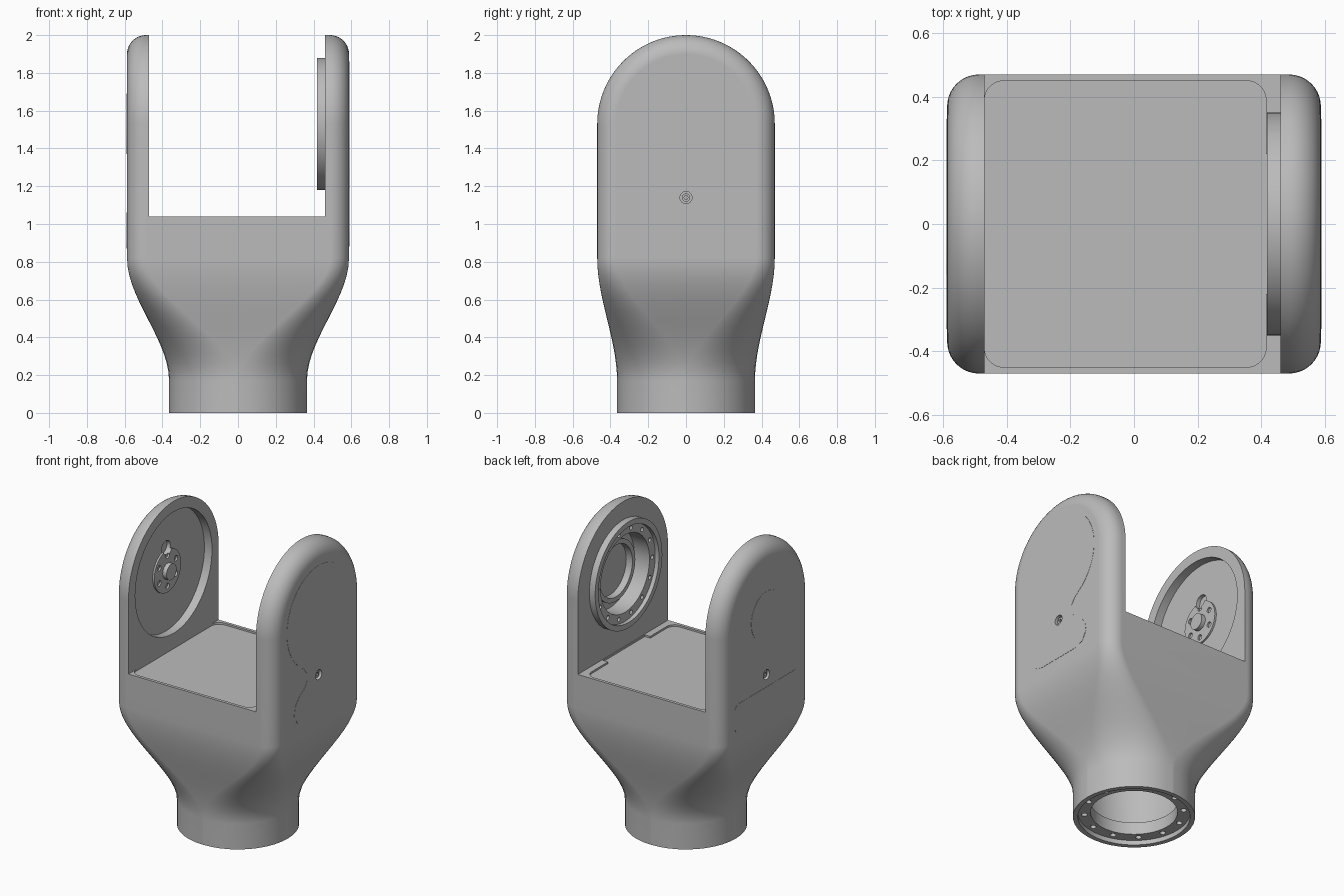
import bpy, bmesh
from math import sin, cos, pi, radians, sqrt
from mathutils import Matrix, Vector

if "Cube" in bpy.data.objects:
    bpy.data.objects.remove(bpy.data.objects["Cube"], do_unlink=True)

grey = bpy.data.materials.new("plain_grey")
grey.use_nodes = True
GREY = (0.5, 0.5, 0.5, 1)
grey.diffuse_color = GREY
grey.node_tree.nodes["Principled BSDF"].inputs["Base Color"].default_value = GREY

OUT, HALF, FILLET = 0.5875, 0.47, 0.1    # arm outer face, half depth, edge rounding
IN_POS, IN_NEG = 0.46, 0.47              # inner faces of the two arms
FLOOR, AXIS, STEPS = 1.04, 1.53, 10      # yoke floor, pivot height, corner steps


def finish(name, bm):
    bmesh.ops.recalc_face_normals(bm, faces=bm.faces)
    mesh = bpy.data.meshes.new(name)
    bm.to_mesh(mesh)
    bm.free()
    obj = bpy.data.objects.new(name, mesh)
    bpy.context.collection.objects.link(obj)
    mesh.materials.append(grey)
    return obj


def loft(name, rings):
    """Skin a list of equal-length point rings and cap both ends."""
    bm = bmesh.new()
    rows = [[bm.verts.new(p) for p in ring] for ring in rings]
    n = len(rows[0])
    for low, high in zip(rows, rows[1:]):
        for i in range(n):
            j = (i + 1) % n
            bm.faces.new((low[i], low[j], high[j], high[i]))
    bm.faces.new(rows[0])
    bm.faces.new(rows[-1])
    return finish(name, bm)


def cylinder(name, axis, start, radius, length, top=None, sides=48):
    """Cylinder or cone from a start point along +x or +z (negative length allowed)."""
    bm = bmesh.new()
    bmesh.ops.create_cone(bm, cap_ends=True, segments=sides, radius1=radius,
                          radius2=top or radius, depth=abs(length))
    turn = Matrix.Rotation(pi / 2, 4, 'Y') if axis == 'X' else Matrix()
    direction = Vector((1, 0, 0)) if axis == 'X' else Vector((0, 0, 1))
    bm.transform(Matrix.Translation(Vector(start) + direction * length / 2) @ turn)
    return finish(name, bm)


def rounded_rect(a, b, r, cx=0):
    pts = []
    for q, (sx, sy) in enumerate([(1, 1), (-1, 1), (-1, -1), (1, -1)]):
        for k in range(STEPS + 1):
            t = (q + k / STEPS) * pi / 2
            pts.append((cx + sx * (a - r) + r * cos(t), sy * (b - r) + r * sin(t)))
    return pts


def plate(name, outline, z0, z1):
    return loft(name, [[(x, y, z) for x, y in outline] for z in (z0, z1)])


def side_plate(name, outline, x0, x1):
    return loft(name, [[(x, y, z) for y, z in outline] for x in (x0, x1)])


def boolean(target, tool, operation='DIFFERENCE'):
    mod = target.modifiers.new(operation.lower(), 'BOOLEAN')
    mod.operation, mod.object, mod.solver = operation, tool, 'EXACT'
    bpy.context.view_layer.objects.active = target
    bpy.ops.object.modifier_apply(modifier=mod.name)
    bpy.data.objects.remove(tool, do_unlink=True)


def polar(i, count, r, offset=0.0):
    t = 2 * pi * i / count + offset
    return r * cos(t), r * sin(t)


# Body: round neck blending into a rounded block
rings = []
for z in [0, 0.17] + [0.17 + 0.65 * i / 14 for i in range(1, 15)] + [FLOOR]:
    t = min(max((z - 0.17) / 0.65, 0), 1)
    s = t * t * (3 - 2 * t)
    section = rounded_rect(0.365 + (OUT - 0.365) * s, 0.365 + (HALF - 0.365) * s,
                           0.363 + (FILLET - 0.363) * s)
    rings.append([(x, y, z) for x, y in section])
body = loft("yoke_body", rings)

# Arms: round-topped slabs with a filleted outer edge
for side, inner in ((1, IN_POS), (-1, IN_NEG)):
    slices = [(inner, 0)]
    for k in range(STEPS + 1):
        t = k / STEPS * pi / 2
        slices.append((OUT - FILLET + FILLET * sin(t), FILLET * (1 - cos(t))))
    rings = []
    for x, inset in slices:
        r = HALF - inset
        arc = [(side * x, r * cos(pi * i / 48), AXIS + r * sin(pi * i / 48)) for i in range(49)]
        rings.append([(side * x, r, FLOOR)] + arc + [(side * x, -r, FLOOR)])
    boolean(body, loft("arm", rings), 'UNION')

# Shallow floor tray with a wider stretch beside the bearing
boolean(body, plate("tray", rounded_rect(0.4425, 0.45, 0.06, -0.0275), FLOOR - 0.012, FLOOR + 0.01))
boolean(body, plate("tray_step", rounded_rect(0.05, 0.22, 0.005, 0.405), FLOOR - 0.012, FLOOR + 0.01))

# Neck socket: stepped flange, bore, inner hollow and bolt holes
boolean(body, cylinder("socket", 'Z', (0, 0, -0.02), 0.335, 0.05, sides=64))
boolean(body, cylinder("bore", 'Z', (0, 0, 0), 0.26, 0.13, sides=64))
boolean(body, cylinder("hollow", 'Z', (0, 0, 0.11), 0.3, 0.55, top=0.35, sides=64))
for i in range(12):
    x, y = polar(i, 12, 0.298, 0.26)
    boolean(body, cylinder("hole", 'Z', (x, y, 0), 0.018, 0.07, sides=16))

# Bearing ring on the left arm
boolean(body, cylinder("boss", 'X', (0.418, 0, AXIS), 0.35, 0.06, sides=64), 'UNION')
boolean(body, cylinder("seat", 'X', (0.40, 0, AXIS), 0.315, 0.045, sides=64))
boolean(body, cylinder("bearing_bore", 'X', (0.40, 0, AXIS), 0.255, 0.155, sides=64))
for i in range(14):
    y, z = polar(i, 14, 0.285)
    boolean(body, cylinder("hole", 'X', (0.42, y, AXIS + z), 0.014, 0.06, sides=16))

# Disc recess on the right arm
boolean(body, cylinder("recess", 'X', (-0.525, 0, AXIS), 0.4, 0.1, sides=64))

# Screw holes in both outer faces
for side in (1, -1):
    boolean(body, cylinder("hole", 'X', (side * (OUT + 0.02), 0, 1.14), 0.032, -side * 0.045, sides=24))

# Hub in the recess with screw holes, cable hole and central stub
hub = cylinder("drive_hub", 'X', (-0.535, 0, AXIS), 0.14, 0.022)
for i in range(6):
    y, z = polar(i, 6, 0.1, pi / 6)
    boolean(hub, cylinder("hole", 'X', (-0.525, y, AXIS + z), 0.018, 0.05, sides=16))
for target in (hub, body):
    boolean(target, cylinder("cable_hole", 'X', (-0.55, 0, AXIS + 0.15), 0.045, 0.06, sides=24))
stub = cylinder("hub_stub", 'X', (-0.53, 0, AXIS), 0.052, 0.045)

# Raised cable guide inside the bearing
guide = cylinder("cable_guide", 'X', (0.56, 0, AXIS), 0.2, -0.05)
boolean(guide, cylinder("guide_core", 'X', (0.57, 0, AXIS), 0.17, -0.1))

parts = [body, hub, stub, guide]

# Screws
for side, label in ((1, "left"), (-1, "right")):
    screw = cylinder(label + "_screw", 'X', (side * (OUT - 0.03), 0, 1.14), 0.022, side * 0.02, sides=24)
    boolean(screw, cylinder("hex", 'X', (side * OUT, 0, 1.14), 0.011, -side * 0.022, sides=6))
    parts.append(screw)

# Left cover: disc, waist and foot as one thin plate
half = [(0.33 * cos(radians(a)), AXIS + 0.33 * sin(radians(a))) for a in range(90, -53, -6)]
half += [(0.15, 1.23), (0.12, 1.19), (0.12, 1.15), (0.14, 1.11), (0.2, 1.07),
         (0.245, 1.02), (0.255, 0.96), (0.22, 0.9), (0.16, 0.88)]
outline = half + [(-y, z) for y, z in reversed(half[1:])]
left_cover = side_plate("left_cover", outline, OUT - 0.004, OUT + 0.0015)
boolean(left_cover, cylinder("hole", 'X', (OUT - 0.02, 0, 1.14), 0.032, 0.04, sides=24))
parts.append(left_cover)

# Right covers: small disc and a lower pad
parts.append(cylinder("right_disc_cover", 'X', (-OUT + 0.004, 0, AXIS), 0.16, -0.0055))
pad = [(y, 0.965 + z) for y, z in rounded_rect(0.33, 0.095, 0.04)]
parts.append(side_plate("right_pad_cover", pad, -OUT + 0.004, -OUT - 0.0015))

# Smooth shading with crisp edges
bpy.ops.object.select_all(action='DESELECT')
for part in parts:
    part.select_set(True)
bpy.context.view_layer.objects.active = body
bpy.ops.object.shade_smooth_by_angle(angle=radians(30))
weighted = body.modifiers.new("weighted_normals", 'WEIGHTED_NORMAL')
weighted.keep_sharp = True
